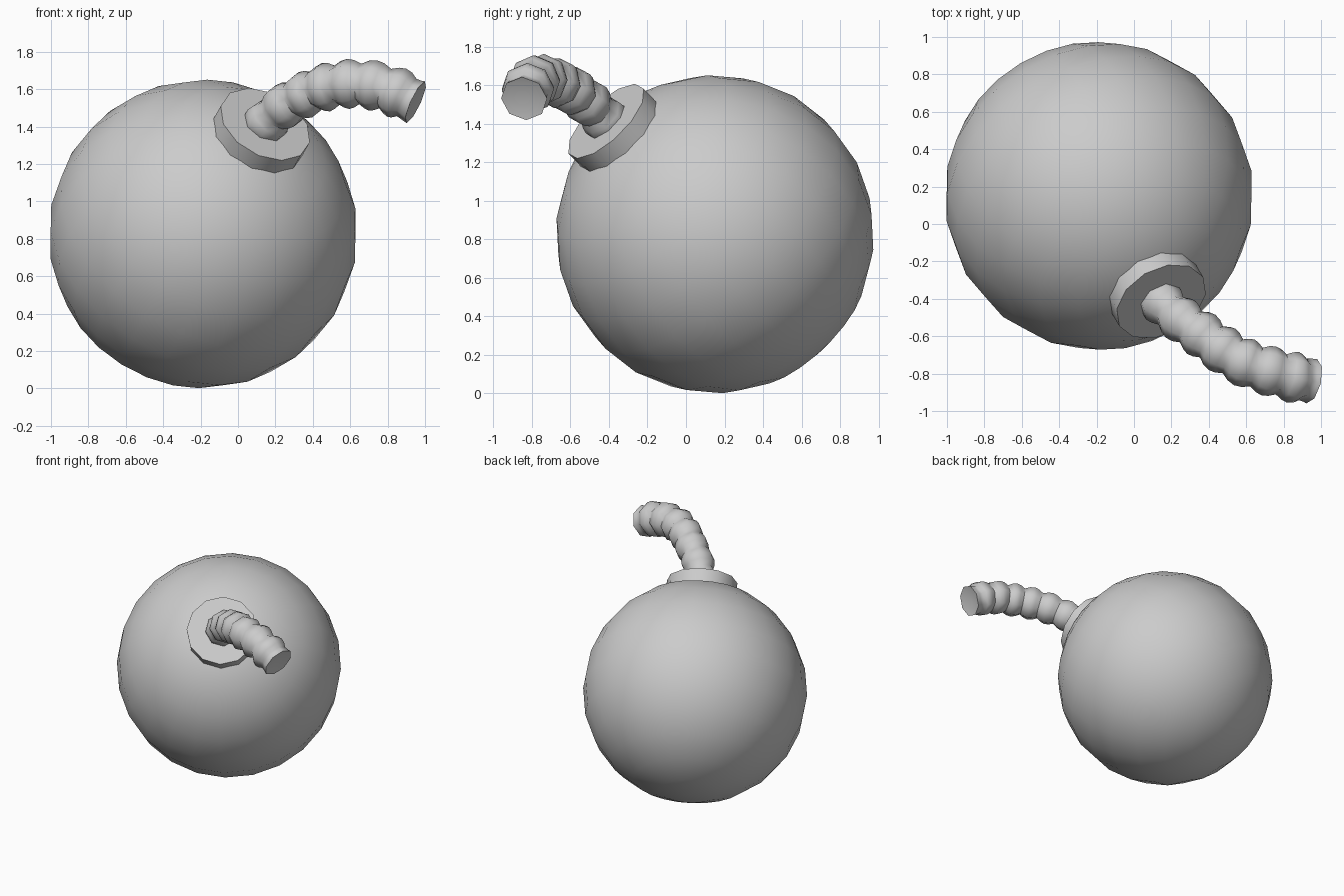
import bpy, bmesh, math
from mathutils import Vector, Matrix

if "Cube" in bpy.data.objects:
    bpy.data.objects.remove(bpy.data.objects["Cube"])

CENTRE = Vector((-0.187, 0.15, 0.826))
AXIS = Vector((0.38, -0.645, 0.67)).normalized()
TILT = AXIS.to_track_quat('Z', 'Y').to_matrix().to_4x4()


def add_part(name, bm, angle):
    bmesh.ops.recalc_face_normals(bm, faces=bm.faces)
    mesh = bpy.data.meshes.new(name)
    bm.to_mesh(mesh)
    bm.free()
    obj = bpy.data.objects.new(name, mesh)
    bpy.context.collection.objects.link(obj)
    bpy.ops.object.select_all(action='DESELECT')
    obj.select_set(True)
    bpy.context.view_layer.objects.active = obj
    bpy.ops.object.shade_smooth_by_angle(angle=math.radians(angle))
    return obj


# Round body, its poles tilted towards the collar
bm = bmesh.new()
bmesh.ops.create_uvsphere(bm, u_segments=24, v_segments=12, radius=0.826,
                          matrix=Matrix.Translation(CENTRE) @ TILT)
add_part("body", bm, 40)

# Collar disc
bm = bmesh.new()
bmesh.ops.create_cone(bm, cap_ends=True, segments=12, radius1=0.26, radius2=0.26,
                      depth=0.17, matrix=Matrix.Translation(CENTRE + AXIS * 0.795) @ TILT)
add_part("collar", bm, 40)

# Fuse path: one point per bulge, plus the end
PATH = [Vector(p) for p in (
    (0.07, -0.34, 1.32), (0.15, -0.42, 1.42), (0.25, -0.51, 1.51), (0.36, -0.59, 1.57),
    (0.47, -0.67, 1.61), (0.59, -0.74, 1.628), (0.72, -0.785, 1.62),
    (0.85, -0.82, 1.58), (0.95, -0.84, 1.53), (1.05, -0.868, 1.487))]


def path_point(t):
    # Catmull-Rom through PATH, t = 0 at the second point
    i = max(0, min(int(math.floor(t)), len(PATH) - 4))
    u = t - i
    a, b, c, d = PATH[i:i + 4]
    return 0.5 * (2 * b + (c - a) * u + (2 * a - 5 * b + 4 * c - d) * u * u
                  + (3 * b - a - 3 * c + d) * u ** 3)


# Knobbly fuse, swept from octagonal rings
SIDES, STEPS = 8, 4
bm = bmesh.new()
rings = []
for k in range(-2, 7 * STEPS + 1):
    t = k / STEPS
    pos = path_point(t)
    direction = (path_point(t + 0.05) - path_point(t - 0.05)).normalized()
    rot = direction.to_track_quat('Z', 'Y')
    r = 0.097 + 0.0025 * t + 0.027 * abs(math.cos(math.pi * t))
    if t > 6.6:
        r = 0.113 + 0.024 * (t - 6.6)
    rings.append([bm.verts.new(pos + rot @ Vector((
        r * math.cos(2 * math.pi * s / SIDES), r * math.sin(2 * math.pi * s / SIDES), 0)))
        for s in range(SIDES)])
for a, b in zip(rings, rings[1:]):
    for s in range(SIDES):
        n = (s + 1) % SIDES
        bm.faces.new((a[s], a[n], b[n], b[s]))
# Base cap and slightly dished end
bm.faces.new(rings[0])
tip = bm.verts.new(pos - direction * 0.025)
for s in range(SIDES):
    bm.faces.new((rings[-1][s], rings[-1][(s + 1) % SIDES], tip))
add_part("fuse", bm, 50)
